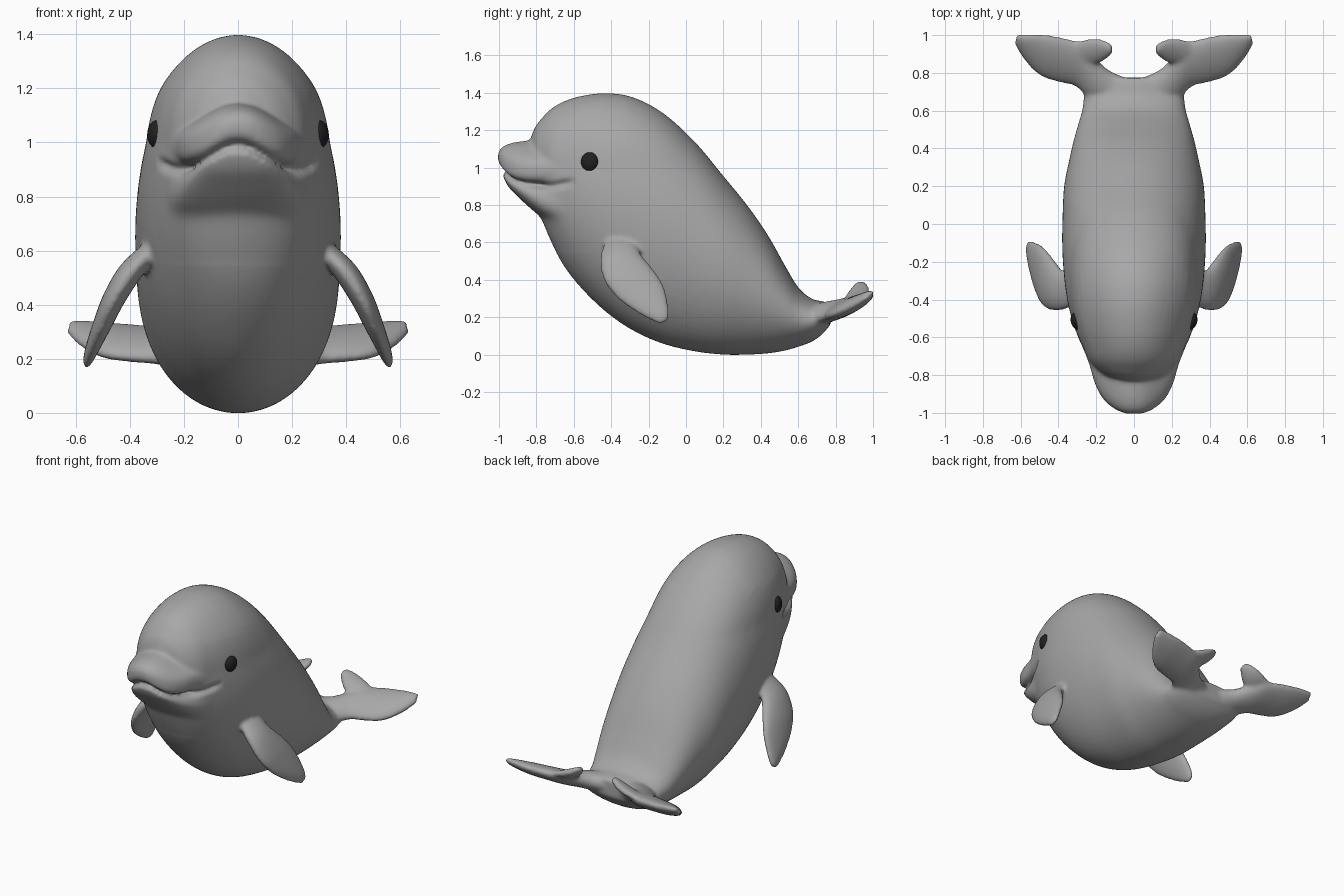
import bpy, bmesh, math
from mathutils import Vector

if "Cube" in bpy.data.objects:
    bpy.data.objects.remove(bpy.data.objects["Cube"])


def material(name, value):
    m = bpy.data.materials.new(name)
    m.diffuse_color = (value, value, value, 1)
    m.use_nodes = True
    m.node_tree.nodes["Principled BSDF"].inputs["Base Color"].default_value = m.diffuse_color
    return m


grey = material("skin grey", 0.39)
black = material("eye black", 0.015)


def spline(rows, steps):
    """Catmull-Rom interpolation through rows of numbers."""
    out = []
    for i in range(len(rows) - 1):
        p = [rows[max(i - 1, 0)], rows[i], rows[i + 1], rows[min(i + 2, len(rows) - 1)]]
        for s in range(steps):
            t = s / steps
            out.append([0.5 * (2 * b + (c - a) * t + (2 * a - 5 * b + 4 * c - d) * t * t
                               + (3 * b - a - 3 * c + d) * t ** 3) for a, b, c, d in zip(*p)])
    out.append(list(rows[-1]))
    return out


def mouth_drop(x):
    """How far the bow-shaped mouth hangs below its middle."""
    return 0.045 * (1 - math.cos(math.pi * min(abs(x), 0.3) / 0.22))


def loft(bm, rows, normal, power=1.0, droop=(0, 0), side=1, seg=40):
    """Skin of oval sections; a row is edge point, edge point, half thickness.
    droop gives how much the first and second edge follow the mouth bow."""
    n = Vector(normal).normalized()
    rings = []
    for r in spline(rows, 5):
        a, b, t = Vector(r[:3]), Vector(r[3:6]), max(r[6], 0.004)
        ring = []
        for k in range(seg):
            ang = 2 * math.pi * k / seg
            c, s = math.cos(ang), math.sin(ang)
            c = math.copysign(abs(c) ** power, c)
            s = math.copysign(abs(s) ** power, s)
            p = (a + b) / 2 + (b - a) / 2 * c + n * t * s
            p.z -= mouth_drop(p.x) * (droop[0] * (1 - c) + droop[1] * (1 + c)) / 2
            ring.append(bm.verts.new((p.x * side, p.y, p.z)))
        rings.append(ring)
    faces = [bm.faces.new(rings[0]), bm.faces.new(rings[-1])]
    for r0, r1 in zip(rings, rings[1:]):
        for k in range(seg):
            j = (k + 1) % seg
            faces.append(bm.faces.new((r0[k], r0[j], r1[j], r1[k])))
    bmesh.ops.recalc_face_normals(bm, faces=faces)


def upright(rows):
    """(y, low z, high z, half width) -> loft rows."""
    return [(0, y, lo, 0, y, hi, w) for y, lo, hi, w in rows]


bm = bmesh.new()

# torso and melon, with a slightly fuller crown
loft(bm, upright([
    (-.83, .94, 1.16, .07), (-.805, .83, 1.22, .145), (-.77, .72, 1.265, .195),
    (-.72, .60, 1.315, .24), (-.65, .47, 1.355, .275), (-.55, .345, 1.385, .315),
    (-.42, .222, 1.398, .35), (-.28, .127, 1.375, .37), (-.12, .057, 1.29, .38),
    (.05, .017, 1.135, .378), (.2, .0, .955, .37), (.33, .0, .795, .345),
    (.44, .007, .635, .32), (.53, .022, .475, .295), (.60, .042, .36, .275),
    (.67, .068, .30, .266), (.73, .11, .285, .255), (.775, .165, .275, .20)]),
    (1, 0, 0), seg=64)
for v in bm.verts:
    v.co.x *= 1 + 0.09 * max(0, min(1, (v.co.z - 1.0) / .2))

# upper lip
loft(bm, upright([
    (-1.005, 1.035, 1.08, .04), (-.98, 1.0, 1.112, .10), (-.93, .985, 1.133, .16),
    (-.85, .98, 1.145, .205), (-.75, .98, 1.15, .235), (-.65, .98, 1.12, .27),
    (-.56, .98, 1.08, .28)]), (1, 0, 0), power=.7, droop=(1, .75))

# lower jaw and chin
loft(bm, upright([
    (-.977, .945, .99, .05), (-.95, .895, 1.0, .12), (-.90, .845, 1.01, .16),
    (-.83, .78, 1.01, .20), (-.75, .72, 1.01, .235), (-.65, .68, 1.0, .265),
    (-.56, .70, 1.0, .27)]), (1, 0, 0), power=.8, droop=(0, 1))

for side in (1, -1):
    # flipper
    loft(bm, [
        (.25, -.40, .65, .25, -.30, .65, .03), (.325, -.435, .595, .325, -.265, .60, .04),
        (.405, -.46, .51, .39, -.24, .535, .045), (.47, -.44, .40, .445, -.17, .45, .042),
        (.51, -.37, .305, .485, -.12, .37, .036), (.54, -.27, .23, .525, -.095, .28, .028),
        (.558, -.18, .18, .55, -.09, .22, .02), (.565, -.135, .165, .56, -.095, .185, .012)],
        (.905, 0, .425), side=side)
    # tail fluke
    loft(bm, [
        (.04, .60, .17, .03, .765, .235, .06), (.16, .62, .175, .13, .81, .25, .062),
        (.235, .66, .185, .19, .865, .27, .055),
        (.31, .73, .195, .27, .95, .30, .046), (.4, .752, .20, .38, .985, .315, .042),
        (.5, .788, .213, .48, 1.002, .325, .038), (.58, .868, .25, .565, 1.005, .335, .028),
        (.632, .95, .295, .626, 1.003, .34, .014)],
        (0, -.41, .91), side=side)
    # small inner lobe of the fluke
    loft(bm, [
        (.31, .82, .25, .31, .965, .31, .025), (.23, .84, .275, .23, .98, .34, .03),
        (.165, .86, .315, .165, .975, .37, .027), (.115, .90, .368, .12, .95, .391, .016)],
        (.45, -.35, .82), side=side)

mesh = bpy.data.meshes.new("body")
bm.to_mesh(mesh)
bm.free()
body = bpy.data.objects.new("body", mesh)
bpy.context.collection.objects.link(body)
bpy.context.view_layer.objects.active = body
body.select_set(True)

# melt all parts into one soft skin
remesh = body.modifiers.new("melt", 'REMESH')
remesh.mode = 'VOXEL'
remesh.voxel_size = 0.0105
smooth = body.modifiers.new("soften", 'SMOOTH')
smooth.factor = 0.5
smooth.iterations = 12
for m in ("melt", "soften"):
    bpy.ops.object.modifier_apply(modifier=m)

# blend the lips, chin and cheeks, then press the mouth groove into the skin
bm = bmesh.new()
bm.from_mesh(body.data)
head = [v for v in bm.verts if v.co.y < -.5 and .55 < v.co.z < .95 - mouth_drop(v.co.x) * .6]
for i in range(30):
    bmesh.ops.smooth_vert(bm, verts=head, factor=0.5, use_axis_x=True, use_axis_y=True,
                          use_axis_z=True)
groove = []
for v in bm.verts:
    if v.co.y < -.58 and abs(v.co.x) < .3:
        d = (v.co.z - (0.992 - mouth_drop(v.co.x))) / 0.015
        if abs(d) < 3:
            groove.append(v)
            fade = min(1, (-.58 - v.co.y) / .07)
            inward = Vector((-v.co.x, -.55 - v.co.y, 0)).normalized()
            v.co += inward * (0.028 * fade * math.exp(-d * d))
for i in range(3):
    bmesh.ops.smooth_vert(bm, verts=groove, factor=0.5, use_axis_x=True, use_axis_y=True,
                          use_axis_z=True)
for f in bm.faces:
    f.smooth = True
    f.material_index = 0
bm.to_mesh(body.data)
bm.free()
body.data.materials.clear()
body.data.materials.append(grey)

# eyes
for side, name in ((1, "right_eye"), (-1, "left_eye")):
    bpy.ops.mesh.primitive_uv_sphere_add(segments=32, ring_count=16, radius=1,
                                         location=(.298 * side, -.515, 1.03),
                                         rotation=(0, 0, -.36 * side))
    eye = bpy.context.object
    eye.name = name
    eye.scale = (.036, .05, .053)
    eye.data.materials.append(black)
    bpy.ops.object.shade_smooth()
